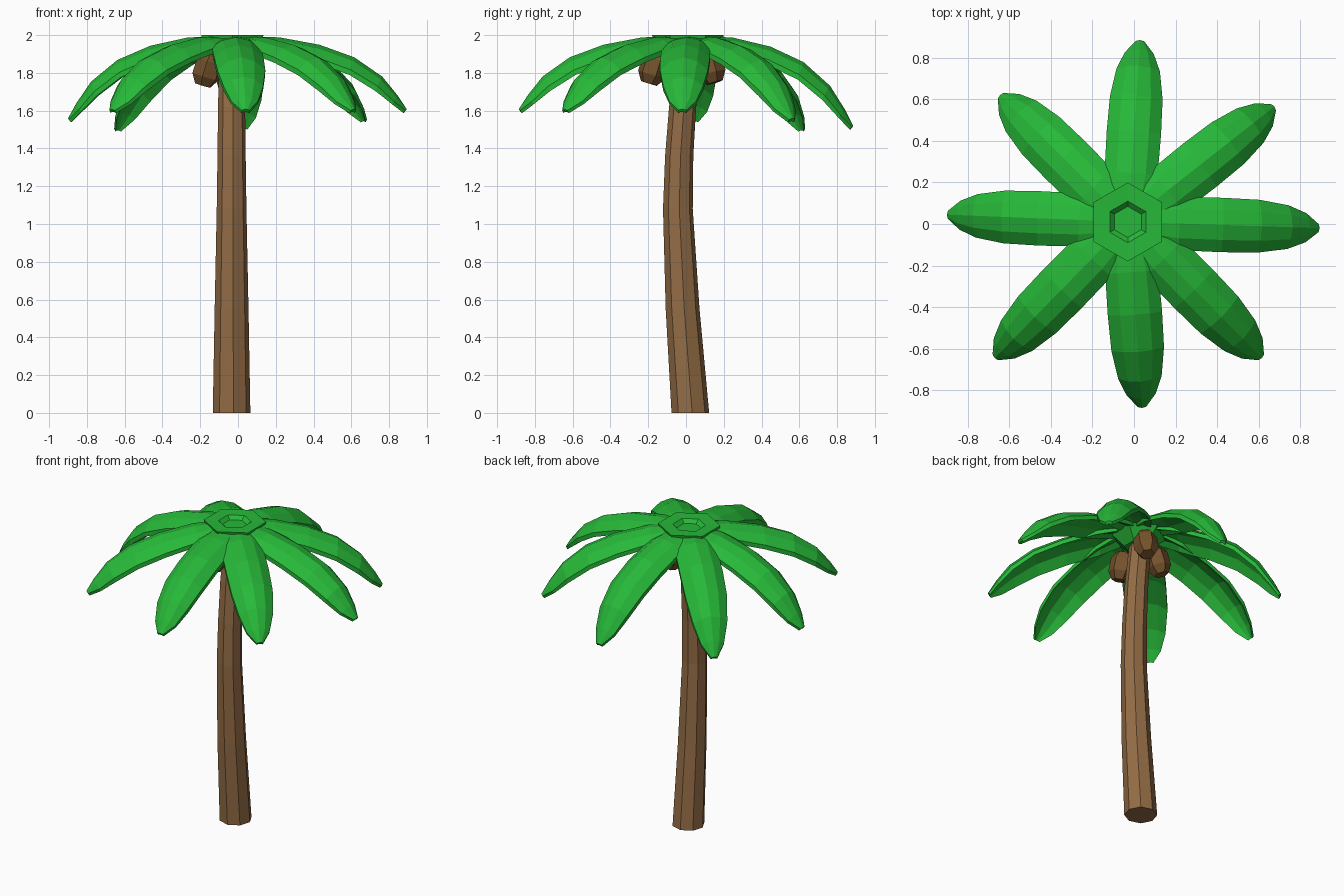
import bpy, bmesh
from math import sin, cos, pi
from mathutils import Vector

if "Cube" in bpy.data.objects:
    bpy.data.objects.remove(bpy.data.objects["Cube"])


def material(name, rgb):
    m = bpy.data.materials.new(name)
    m.diffuse_color = (*rgb, 1)
    m.use_nodes = True
    m.node_tree.nodes["Principled BSDF"].inputs["Base Color"].default_value = m.diffuse_color
    return m


GREEN = material("leaf_green", (0.02, 0.48, 0.04))
BARK = material("bark", (0.29, 0.15, 0.06))
NUT = material("nut_brown", (0.18, 0.085, 0.025))


def loft(name, rings, mat):
    """Closed skin through rings with equal point counts."""
    bm = bmesh.new()
    vs = [[bm.verts.new(p) for p in ring] for ring in rings]
    n = len(vs[0])
    for a, b in zip(vs, vs[1:]):
        for i in range(n):
            bm.faces.new((a[i], a[(i + 1) % n], b[(i + 1) % n], b[i]))
    bm.faces.new(vs[0])
    bm.faces.new(vs[-1])
    bmesh.ops.recalc_face_normals(bm, faces=bm.faces)
    me = bpy.data.meshes.new(name)
    bm.to_mesh(me)
    bm.free()
    me.materials.append(mat)
    ob = bpy.data.objects.new(name, me)
    bpy.context.collection.objects.link(ob)
    return ob


def ring(x, y, z, r, n, phase=0.0):
    return [(x + r * cos(2 * pi * (i + phase) / n),
             y + r * sin(2 * pi * (i + phase) / n), z) for i in range(n)]


# Curved eight-sided trunk: y, z, radius
trunk = [(0.023, 0, 0.1), (-0.018, 0.55, 0.09), (-0.043, 1.08, 0.079),
         (-0.036, 1.36, 0.075), (-0.018, 1.62, 0.072), (0.02, 1.93, 0.065)]
loft("trunk", [ring(-0.034, y, z, r, 8, 0.12) for y, z, r in trunk], BARK)

# Drooping arched fronds: length fraction, drop fraction, half width, edge droop
PROFILE = [(0.13, 0.0, 0.10, 0.02), (0.27, 0.01, 0.128, 0.05), (0.5, 0.11, 0.131, 0.068),
           (0.7, 0.28, 0.127, 0.068), (0.86, 0.54, 0.105, 0.055), (0.95, 0.8, 0.07, 0.035),
           (1.0, 0.98, 0.02, 0.008)]
CENTRE = Vector((-0.03, 0.01, 1.992))
TIPS = [(0.893, -0.02, 1.6), (0.675, 0.565, 1.55), (0.03, 0.885, 1.51), (-0.645, 0.62, 1.5),
        (-0.9, 0.045, 1.55), (-0.67, -0.645, 1.6), (0.04, -0.885, 1.6), (0.615, -0.645, 1.6)]
up = Vector((0, 0, 1))
for k, (tx, ty, tz) in enumerate(TIPS):
    d = Vector((tx - CENTRE.x, ty - CENTRE.y, 0))
    length, drop = d.length, CENTRE.z - tz
    d.normalize()
    side = Vector((-d.y, d.x, 0))
    rings = []
    for f, h, w, fold in PROFILE:
        ridge = CENTRE + d * length * f - up * drop * h
        n = (up + d * h * 0.8).normalized()
        thick = n * (0.028 if f < 0.9 else 0.018)
        top = [ridge + side * w * s - n * fold * q
               for s, q in [(1, 1), (0.55, 0.3), (0, 0), (-0.55, 0.3), (-1, 1)]]
        rings.append(top + [p - thick for p in reversed(top)])
    loft(f"frond_{k + 1}", rings, GREEN)

# Hexagonal crown cap with a recessed middle
cx, cy = CENTRE.x, CENTRE.y
loft("crown_cap", [ring(cx, cy, z, r, 6, 0.5) for z, r in
                   [(1.88, 0.09), (1.965, 0.18), (2.0, 0.19), (1.998, 0.1), (1.975, 0.075)]], GREEN)

# Three chunky coconuts leaning out under the crown
for k, (x, y, z) in enumerate([(-0.16, 0.03, 1.82), (-0.045, -0.17, 1.83), (0.012, 0.127, 1.835)]):
    prof = [(-0.09, 0.045), (-0.04, 0.076), (0.045, 0.074), (0.085, 0.045)]
    nut = loft(f"coconut_{k + 1}", [ring(0, 0, h, r, 6, 0.3) for h, r in prof], NUT)
    out = Vector((x + 0.033, y, 0)).normalized()
    nut.location = (x, y, z)
    nut.rotation_euler = (out.y * 0.3, -out.x * 0.3, 0)
